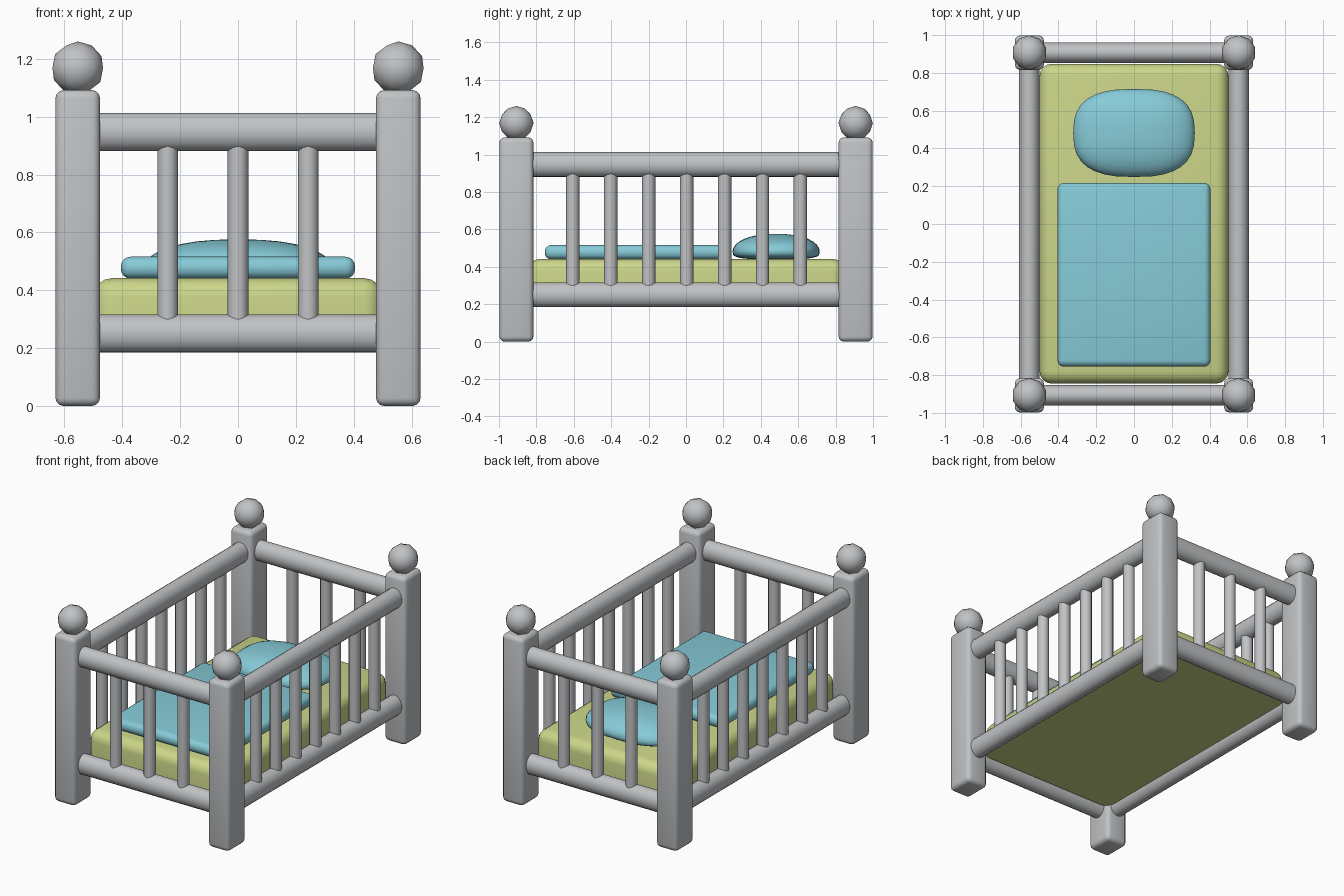
import bpy, bmesh, math
from mathutils import Matrix, Vector

if "Cube" in bpy.data.objects:
    bpy.data.objects.remove(bpy.data.objects["Cube"])


def material(name, rgb):
    m = bpy.data.materials.new(name)
    m.diffuse_color = (*rgb, 1)
    m.use_nodes = True
    m.node_tree.nodes["Principled BSDF"].inputs["Base Color"].default_value = m.diffuse_color
    return m


GREY = material("painted grey", (0.53, 0.545, 0.56))
GREEN = material("mattress green", (0.60, 0.67, 0.25))
BLUE = material("bedding blue", (0.24, 0.60, 0.69))


def finish(name, bm, mat, angle=50):
    bmesh.ops.recalc_face_normals(bm, faces=bm.faces)
    me = bpy.data.meshes.new(name)
    bm.to_mesh(me)
    bm.free()
    ob = bpy.data.objects.new(name, me)
    bpy.context.collection.objects.link(ob)
    me.materials.append(mat)
    bpy.ops.object.select_all(action='DESELECT')
    ob.select_set(True)
    bpy.context.view_layer.objects.active = ob
    bpy.ops.object.shade_smooth_by_angle(angle=math.radians(angle))
    return ob


def box(lo, hi):
    bm = bmesh.new()
    lo, hi = Vector(lo), Vector(hi)
    bmesh.ops.create_cube(bm, size=1, matrix=Matrix.Translation((lo + hi) / 2)
                          @ Matrix.Diagonal((*(hi - lo), 1)))
    return bm


def bevel(bm, edges, width, segments):
    bmesh.ops.bevel(bm, geom=edges, offset=width, segments=segments,
                    profile=0.5, affect='EDGES', clamp_overlap=True)


def upright(e):
    return abs(e.verts[0].co.z - e.verts[1].co.z) > 1e-4


def rod(name, a, b, width, height, sides):
    # round bar between two points, oval in section
    a, b = Vector(a), Vector(b)
    d = b - a
    turn = {0: Matrix.Rotation(math.pi / 2, 4, 'Y'),
            1: Matrix.Rotation(math.pi / 2, 4, 'X'),
            2: Matrix.Identity(4)}[max(range(3), key=lambda i: abs(d[i]))]
    # local x becomes vertical on x rods, local y on y rods
    sx, sy = (height, width) if abs(d.x) > 0.1 else (width, height)
    bm = bmesh.new()
    bmesh.ops.create_cone(bm, cap_ends=True, segments=sides, radius1=0.5, radius2=0.5,
                          depth=d.length, matrix=Matrix.Translation((a + b) / 2) @ turn
                          @ Matrix.Diagonal((sx, sy, 1, 1)))
    finish(name, bm, GREY)


PX, PY = 0.554, 0.907

# corner posts with ball finials
for sx in (-1, 1):
    for sy in (-1, 1):
        tag = ("front" if sy < 0 else "back") + ("_left" if sx < 0 else "_right")
        cx, cy = sx * PX, sy * PY
        bm = box((cx - 0.077, cy - 0.091, 0), (cx + 0.077, cy + 0.091, 1.092))
        bevel(bm, bm.edges[:], 0.028, 3)
        finish(tag + "_post", bm, GREY)
        bm = bmesh.new()
        bmesh.ops.create_icosphere(bm, subdivisions=2, radius=0.092,
                                   matrix=Matrix.Translation((cx, cy, 1.168)))
        finish(tag + "_ball", bm, GREY)

# upper and lower rails
for level, z in (("lower", 0.25), ("upper", 0.947)):
    for s in (-1, 1):
        end = "front" if s < 0 else "back"
        side = "left" if s < 0 else "right"
        rod(f"{end}_{level}_rail", (-0.50, s * PY, z), (0.50, s * PY, z), 0.11, 0.132, 20)
        rod(f"{side}_{level}_rail", (s * PX, -0.84, z), (s * PX, 0.84, z), 0.11, 0.132, 20)

# slats
for s in (-1, 1):
    for i in range(-1, 2):
        x = i * 0.243
        rod(f"{'front' if s < 0 else 'back'}_slat_{i + 2}",
            (x, s * PY, 0.26), (x, s * PY, 0.94), 0.072, 0.072, 12)
    for i in range(-3, 4):
        y = i * 0.203 + 0.003
        rod(f"{'left' if s < 0 else 'right'}_slat_{i + 4}",
            (s * PX, y, 0.26), (s * PX, y, 0.94), 0.072, 0.072, 12)

# mattress: rounded top and corners, flat underside
bm = box((-0.5, -0.845, 0.235), (0.5, 0.848, 0.442))
bevel(bm, [e for e in bm.edges if upright(e) or e.verts[0].co.z > 0.4], 0.065, 4)
finish("mattress", bm, GREEN)

# blanket: thin slab with fully rounded rim
bm = box((-0.405, -0.755, 0.44), (0.405, 0.217, 0.516))
bevel(bm, [e for e in bm.edges], 0.034, 4)
finish("blanket", bm, BLUE)

# pillow: squared-off ball, taller above its seam than below
bm = bmesh.new()
bmesh.ops.create_uvsphere(bm, u_segments=32, v_segments=16, radius=1)


def squared(v, p):
    return math.copysign(abs(v) ** p, v)


for v in bm.verts:
    r = math.hypot(v.co.x, v.co.y)
    c, s = (v.co.x / r, v.co.y / r) if r > 1e-6 else (0, 0)
    r = r ** 0.85
    z = v.co.z
    v.co = (0.322 * r * squared(c, 0.75), 0.482 + 0.233 * r * squared(s, 0.75),
            0.482 + (0.094 * z if z > 0 else -0.044 * abs(z) ** 0.5))
finish("pillow", bm, BLUE, 70)
